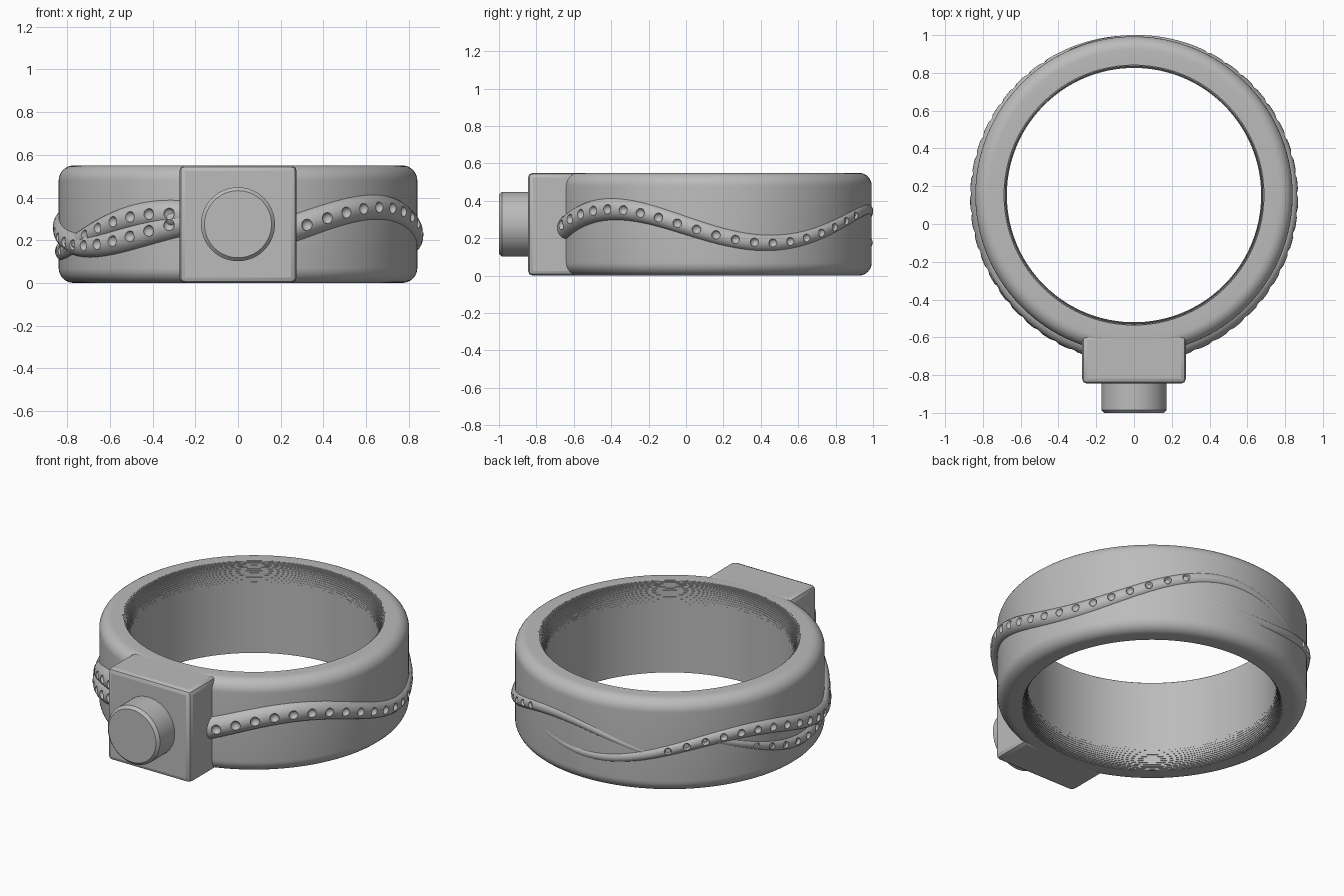
import bpy, bmesh
from math import sin, cos, pi, radians, sqrt
from mathutils import Matrix, Vector

cube = bpy.data.objects.get("Cube")
if cube:
    bpy.data.objects.remove(cube, do_unlink=True)

metal = bpy.data.materials.new("silver_grey")
metal.use_nodes = True
GREY = (0.5, 0.5, 0.5, 1)
metal.diffuse_color = GREY
metal.node_tree.nodes["Principled BSDF"].inputs["Base Color"].default_value = GREY

CENTRE_Y, HEIGHT, OUTER = 0.153, 0.55, 0.84


def make_object(name, bm, angle=30):
    bmesh.ops.recalc_face_normals(bm, faces=bm.faces)
    mesh = bpy.data.meshes.new(name)
    bm.to_mesh(mesh)
    bm.free()
    mesh.materials.append(metal)
    obj = bpy.data.objects.new(name, mesh)
    bpy.context.collection.objects.link(obj)
    smooth(obj, angle)
    return obj


def smooth(obj, angle):
    bpy.ops.object.select_all(action="DESELECT")
    obj.select_set(True)
    bpy.context.view_layer.objects.active = obj
    bpy.ops.object.shade_smooth_by_angle(angle=radians(angle))


def around(angle, radius, z):
    """Point on the ring; angle 0 is the front, positive towards +x."""
    return Vector((radius * sin(angle), CENTRE_Y - radius * cos(angle), z))


def loft(bm, rings, closed):
    """Bridge successive loops of vertices into a skin."""
    loops = [[bm.verts.new(p) for p in ring] for ring in rings]
    pairs = list(zip(loops, loops[1:]))
    if closed:
        pairs.append((loops[-1], loops[0]))
    for a, b in pairs:
        for i in range(len(a)):
            j = (i + 1) % len(a)
            bm.faces.new((a[i], a[j], b[j], b[i]))
    if not closed:
        bm.faces.new(loops[0])
        bm.faces.new(loops[-1])


# Ring body: rounded outer edge, finely stepped inner edge
def ring_body():
    fillet, steps, bore = 0.07, 14, 0.673
    step_w, step_h = 0.045, 0.12
    upper = []
    for i in range(9):
        a = i / 8 * pi / 2
        upper.append((OUTER - fillet + fillet * cos(a), HEIGHT - fillet + fillet * sin(a)))
    previous = HEIGHT
    for i in range(steps):
        a = (i + 0.5) / steps * pi / 2
        r = bore + step_w * (1 - sin(a))
        z = HEIGHT - step_h * (1 - cos((i + 1) / steps * pi / 2))
        upper += [(r, previous), (r, z)]
        previous = z
    upper += [(bore, previous)]
    lower = [(r, HEIGHT - z) for r, z in reversed(upper)]
    profile = upper + lower
    bm = bmesh.new()
    count = 160
    loft(bm, [[around(2 * pi * k / count, r, z) for r, z in profile]
              for k in range(count)], True)
    make_object("ring_body", bm)


# Wavy raised band that thins and sinks into the ring towards the back
def wavy_band(name, side, start, end, hole_end, mid, swing, crest):
    def shape(deg):
        t = (deg - start) / (end - start)
        return (mid + swing * cos(radians(3 * (deg - crest))), 0.072 - 0.046 * t)

    core = 0.815
    bm = bmesh.new()
    count, sides, rings = 90, 20, []
    for k in range(count + 1):
        deg = start + (end - start) * k / count
        z, rad = shape(deg)
        rings.append([around(side * radians(deg), core + rad * cos(2 * pi * s / sides),
                             z + rad * sin(2 * pi * s / sides)) for s in range(sides)])
    loft(bm, rings, False)
    band = make_object(name, bm)

    # Row of round dimples cut along the crest
    bm = bmesh.new()
    deg = 21.5
    while deg < hole_end:
        z, rad = shape(deg)
        spot = around(side * radians(deg), core + rad, z)
        bmesh.ops.create_uvsphere(bm, u_segments=14, v_segments=10, radius=0.012 + 0.22 * rad,
                                  matrix=Matrix.Translation(spot))
        deg += 6.9
    cutter = make_object(name + "_cutter", bm)
    cutter.hide_render = True
    cut = band.modifiers.new("dimples", "BOOLEAN")
    cut.operation, cut.solver, cut.object = "DIFFERENCE", "EXACT", cutter
    bpy.context.view_layer.update()
    graph = bpy.context.evaluated_depsgraph_get()
    band_mesh = bpy.data.meshes.new_from_object(band.evaluated_get(graph))
    band.modifiers.clear()
    band.data = band_mesh
    bpy.data.objects.remove(cutter, do_unlink=True)
    smooth(band, 35)


# Square block at the front
def front_block():
    bm = bmesh.new()
    back, front, width = -0.585, -0.845, 0.55
    place = Matrix.Translation((0, (back + front) / 2, HEIGHT / 2))
    bmesh.ops.create_cube(bm, size=1, matrix=place @ Matrix.Diagonal((width, back - front, HEIGHT, 1)))
    bmesh.ops.bevel(bm, geom=bm.edges[:], offset=0.026, segments=2, profile=0.5, affect="EDGES")
    make_object("front_block", bm, 20)


# Round stud with a chamfered rim on the block
def front_stud():
    bm = bmesh.new()
    radius, chamfer, sides = 0.173, 0.016, 64
    loft(bm, [[(r * cos(2 * pi * s / sides), y, HEIGHT / 2 + r * sin(2 * pi * s / sides))
               for s in range(sides)]
              for r, y in ((radius, -0.8), (radius, -1 + chamfer), (radius - chamfer, -1))], False)
    make_object("front_stud", bm)


ring_body()
front_block()
front_stud()
wavy_band("left_band", 1, 12, 208, 154, 0.265, 0.09, 50)
wavy_band("right_long_band", -1, 12, 198, 150, 0.25, 0.075, 117)
wavy_band("right_short_band", -1, 12, 132, 112, 0.235, 0.09, 24)
